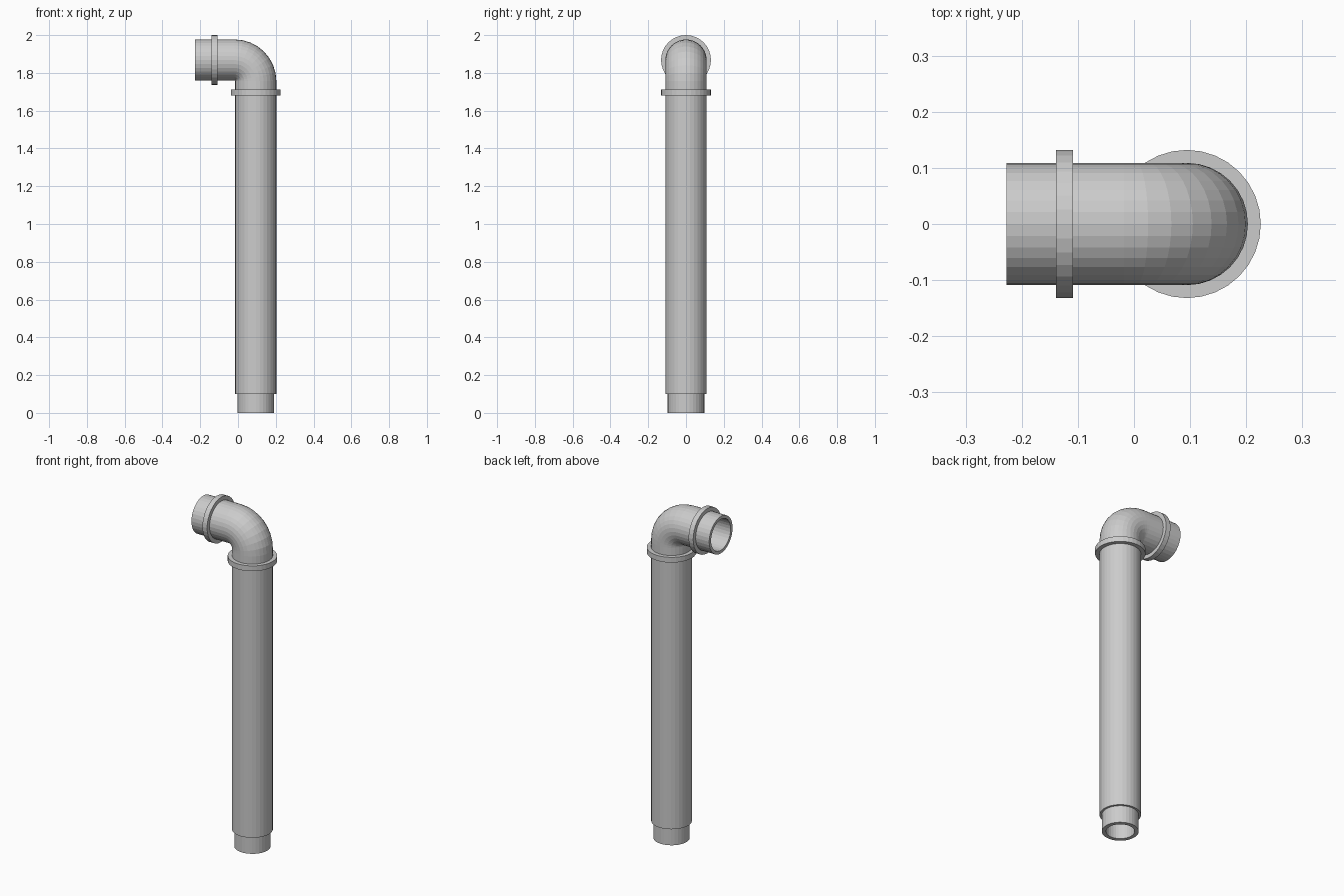
import bpy, bmesh, math
from mathutils import Vector

cube = bpy.data.objects.get("Cube")
if cube:
    bpy.data.objects.remove(cube, do_unlink=True)

SIDES = 32
AXIS_X, AXIS_Z = 0.094, 1.868    # centre lines of the upright and the outlet
OUTER, BORE = 0.109, 0.091
BEND = 0.112                     # centre-line radius of the elbow
BEND_STEPS = 8

grey = bpy.data.materials.new("light grey plastic")
grey.use_nodes = True
colour = (0.6, 0.6, 0.6, 1)
grey.diffuse_color = colour
grey.node_tree.nodes["Principled BSDF"].inputs["Base Color"].default_value = colour


def upright(z, radius):
    """Ring across the vertical centre line."""
    return Vector((AXIS_X, 0, z)), 0, radius


def outlet(x, radius):
    """Ring across the horizontal centre line."""
    return Vector((x, 0, AXIS_Z)), math.pi / 2, radius


def elbow(radius):
    """Rings through the quarter turn, from upright to outlet."""
    rings = []
    for i in range(BEND_STEPS + 1):
        a = math.pi / 2 * i / BEND_STEPS
        centre = Vector((AXIS_X - BEND + BEND * math.cos(a), 0,
                         AXIS_Z - BEND + BEND * math.sin(a)))
        rings.append((centre, a, radius))
    return rings


def closed_sweep(name, rings):
    """Skin the rings in order and join the last one back to the first."""
    bm = bmesh.new()
    loops = []
    for centre, tilt, radius in rings:
        side = Vector((math.cos(tilt), 0, math.sin(tilt)))
        loop = []
        for k in range(SIDES):
            t = 2 * math.pi * k / SIDES
            offset = side * math.cos(t) + Vector((0, math.sin(t), 0))
            loop.append(bm.verts.new(centre + offset * radius))
        loops.append(loop)
    for a, b in zip(loops, loops[1:] + loops[:1]):
        for k in range(SIDES):
            n = (k + 1) % SIDES
            bm.faces.new((a[k], a[n], b[n], b[k]))
    bmesh.ops.recalc_face_normals(bm, faces=bm.faces)
    mesh = bpy.data.meshes.new(name)
    bm.to_mesh(mesh)
    bm.free()
    mesh.materials.append(grey)
    obj = bpy.data.objects.new(name, mesh)
    bpy.context.collection.objects.link(obj)
    return obj


def collar(name, place, start, end):
    """Raised ring around the pipe."""
    closed_sweep(name, [place(start, 0.1), place(start, 0.132),
                        place(end, 0.132), place(end, 0.1)])


# Hollow pipe: narrow spigot, long upright, elbow and outlet
outside = [upright(0, 0.097), upright(0.1, 0.097), upright(0.1, OUTER)]
outside += elbow(OUTER) + [outlet(-0.227, OUTER)]
inside = [outlet(-0.227, BORE)] + elbow(BORE)[::-1]
inside += [upright(0.1, BORE), upright(0.1, 0.075), upright(0, 0.075)]
closed_sweep("pipe", outside + inside)

# Collars on either side of the elbow
collar("upright_collar", upright, 1.68, 1.711)
collar("outlet_collar", outlet, -0.139, -0.109)
